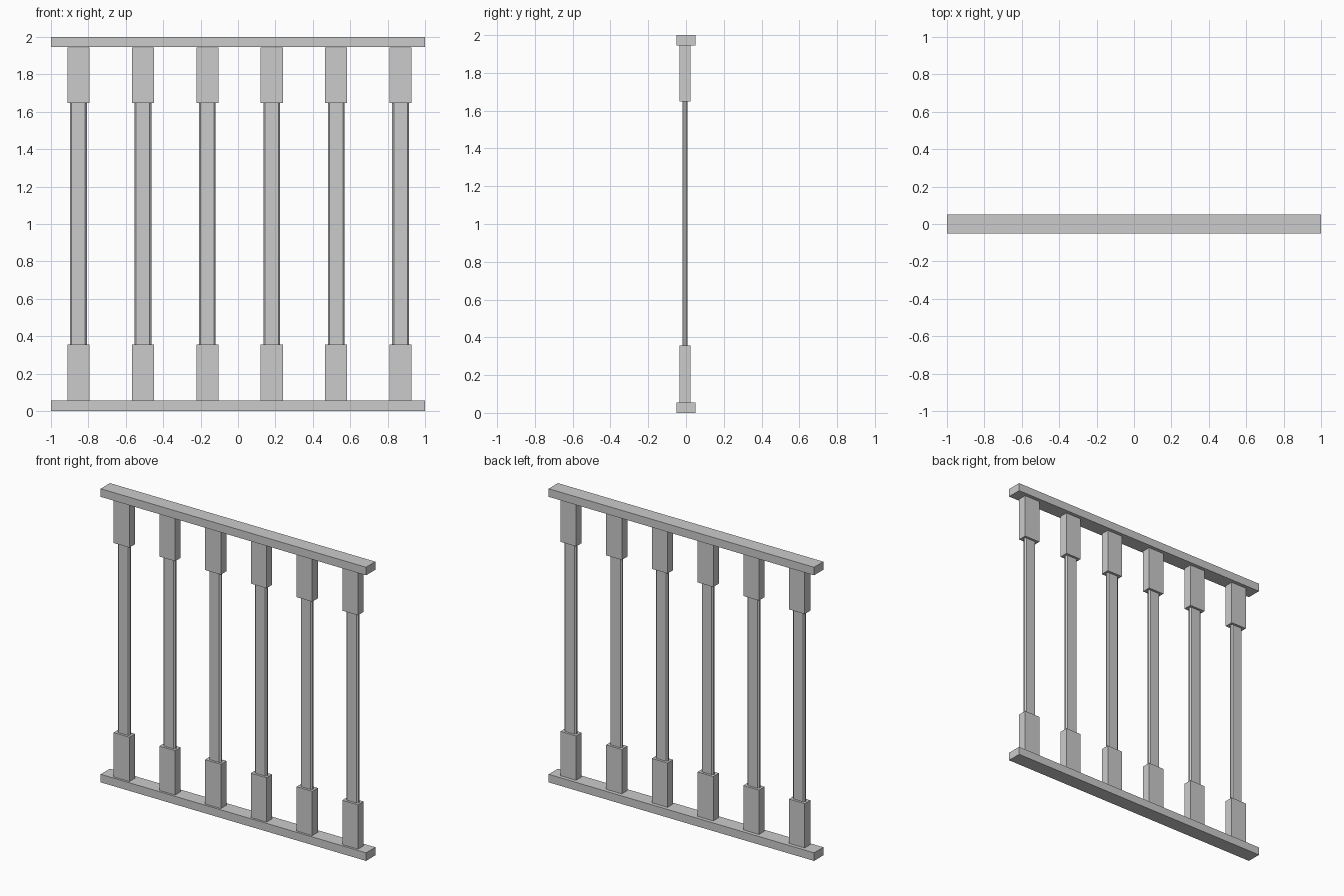
import bpy, bmesh

if "Cube" in bpy.data.objects:
    bpy.data.objects.remove(bpy.data.objects["Cube"])

def prism(name, outline, z0, z1):
    """Extrude an xy outline from z0 to z1."""
    bm = bmesh.new()
    f = bm.faces.new([bm.verts.new((x, y, z0)) for x, y in outline])
    top = bmesh.ops.extrude_face_region(bm, geom=[f])
    vs = [v for v in top["geom"] if isinstance(v, bmesh.types.BMVert)]
    bmesh.ops.translate(bm, verts=vs, vec=(0, 0, z1 - z0))
    bmesh.ops.recalc_face_normals(bm, faces=bm.faces)
    me = bpy.data.meshes.new(name)
    bm.to_mesh(me)
    bm.free()
    ob = bpy.data.objects.new(name, me)
    bpy.context.collection.objects.link(ob)
    return ob

def rect(cx, cy, hx, hy):
    return [(cx - hx, cy - hy), (cx + hx, cy - hy), (cx + hx, cy + hy), (cx - hx, cy + hy)]

def chamfered(cx, cy, hx, hy, c):
    pts = [(-hx + c, -hy), (hx - c, -hy), (hx, -hy + c), (hx, hy - c),
           (hx - c, hy), (-hx + c, hy), (-hx, hy - c), (-hx, -hy + c)]
    return [(cx + x, cy + y) for x, y in pts]

RAIL = 0.055            # rail thickness
LOW, HIGH = 0.357, 1.648  # shaft ends
CY = -0.005             # balusters sit slightly forward

# Rails
prism("bottom_rail", rect(0, 0, 1, 0.05), 0, RAIL)
prism("top_rail", rect(0, 0, 1, 0.05), 2 - RAIL, 2)

# Balusters: block, slim chamfered shaft, block
for i in range(6):
    x = -0.853 + i * 0.3445
    prism(f"lower_block_{i + 1}", rect(x, CY, 0.059, 0.03), RAIL, LOW)
    prism(f"upper_block_{i + 1}", rect(x, CY, 0.059, 0.03), HIGH, 2 - RAIL)
    prism(f"shaft_{i + 1}", chamfered(x, CY, 0.045, 0.014, 0.009), LOW, HIGH)
